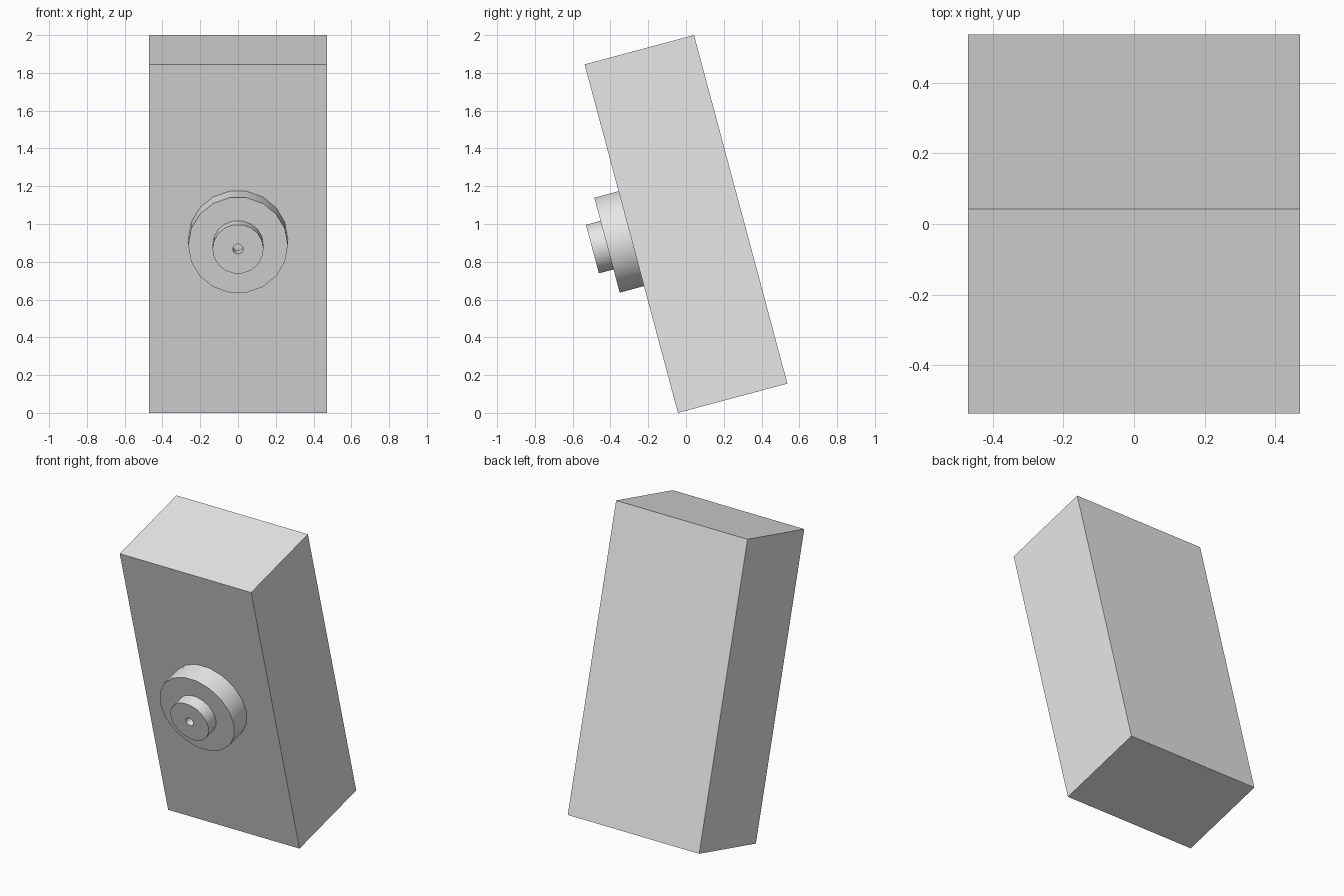
import bpy
import math
from mathutils import Matrix

cube = bpy.data.objects.get("Cube")
if cube:
    bpy.data.objects.remove(cube, do_unlink=True)

WIDTH, DEPTH, HEIGHT = 0.94, 0.6, 1.91
SIDES = 18
TILT = Matrix.Translation((0, 0, 1)) @ Matrix.Rotation(math.radians(15), 4, 'X')

grey = bpy.data.materials.new("light_grey")
grey.use_nodes = True
grey.diffuse_color = (0.8, 0.8, 0.8, 1)
grey.node_tree.nodes["Principled BSDF"].inputs["Base Color"].default_value = (0.8, 0.8, 0.8, 1)


def make_mesh(name, verts, faces):
    mesh = bpy.data.meshes.new(name)
    mesh.from_pydata(verts, [], faces)
    mesh.materials.append(grey)
    obj = bpy.data.objects.new(name, mesh)
    bpy.context.collection.objects.link(obj)
    obj.matrix_world = TILT
    return obj


def lathe(name, profile):
    """Spin (radius, distance out from the front panel) about the knob axis, capping both ends."""
    verts, faces = [], []
    for radius, out in profile:
        for i in range(SIDES):
            a = math.tau * i / SIDES
            verts.append((radius * math.cos(a), -DEPTH / 2 - out, radius * math.sin(a)))
    for ring in range(len(profile) - 1):
        for i in range(SIDES):
            a, b = ring * SIDES + i, ring * SIDES + (i + 1) % SIDES
            faces.append((a, b, b + SIDES, a + SIDES))
    last = (len(profile) - 1) * SIDES
    faces.append(tuple(reversed(range(SIDES))))
    faces.append(tuple(range(last, last + SIDES)))
    obj = make_mesh(name, verts, faces)
    bpy.ops.object.select_all(action='DESELECT')
    obj.select_set(True)
    bpy.context.view_layer.objects.active = obj
    bpy.ops.object.shade_smooth_by_angle(angle=math.radians(30))
    return obj


# Leaning box
bpy.ops.mesh.primitive_cube_add(size=1)
body = bpy.context.object
body.name = "body"
body.data.transform(Matrix.Diagonal((WIDTH, DEPTH, HEIGHT, 1)))
body.data.materials.append(grey)
body.matrix_world = TILT

# Round base plate on the front panel
lathe("knob_base", [(0.264, 0), (0.264, 0.133)])

# Smaller knob with a blind hole in its centre
lathe("knob", [(0.135, 0.133), (0.135, 0.213), (0.027, 0.213), (0.027, 0.143)])
